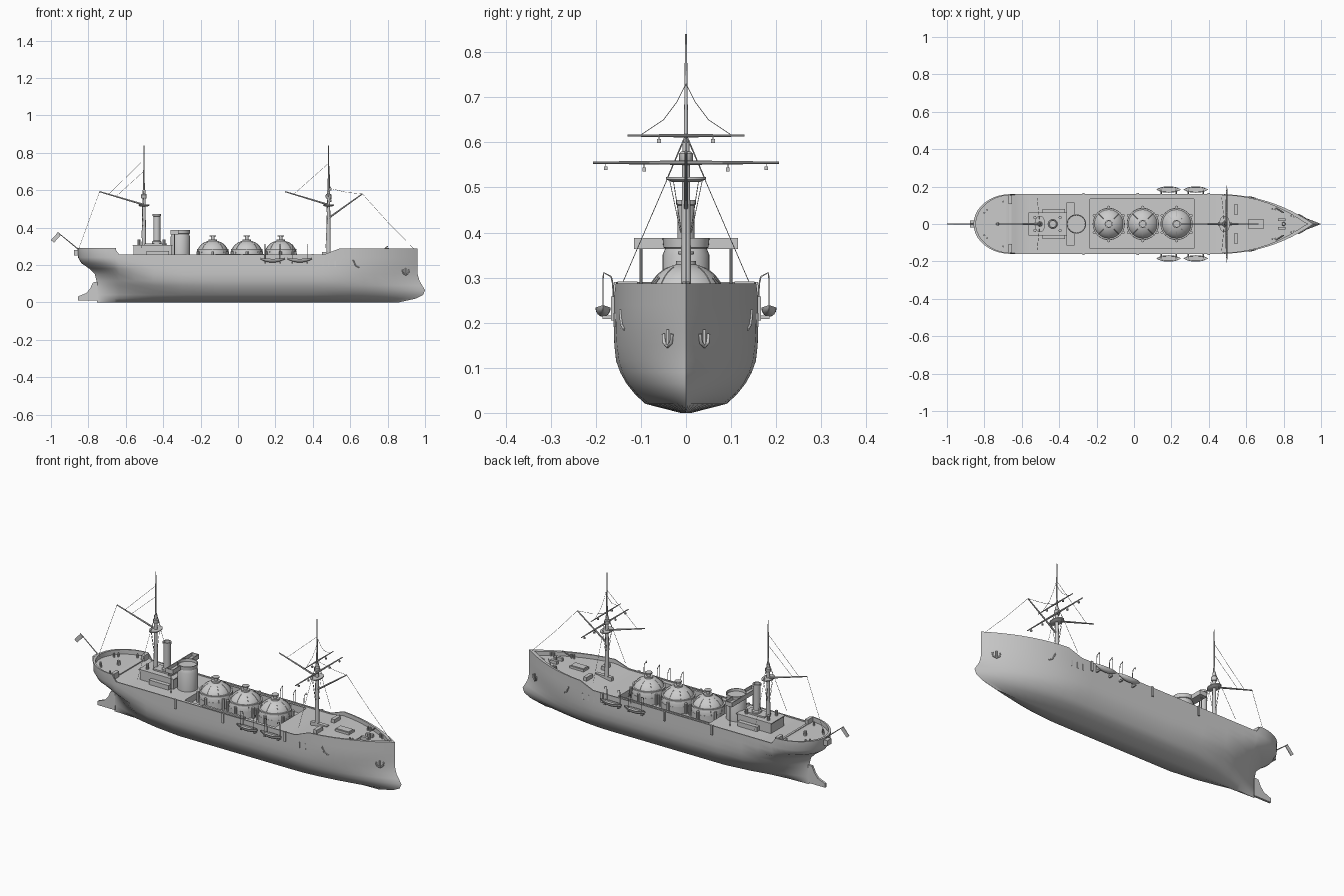
import bpy, bmesh, math
from mathutils import Vector, Matrix

def finish(name, bm, angle=35):
    bmesh.ops.remove_doubles(bm, verts=bm.verts, dist=1e-5)
    bmesh.ops.recalc_face_normals(bm, faces=bm.faces)
    me = bpy.data.meshes.new(name)
    bm.to_mesh(me)
    bm.free()
    ob = bpy.data.objects.new(name, me)
    bpy.context.collection.objects.link(ob)
    bpy.ops.object.select_all(action='DESELECT')
    bpy.context.view_layer.objects.active = ob
    ob.select_set(True)
    if angle:
        bpy.ops.object.shade_smooth_by_angle(angle=math.radians(angle))
    return ob

def boxes(name, specs):
    """each spec: x0, x1, y0, y1, z0, z1"""
    bm = bmesh.new()
    for x0, x1, y0, y1, z0, z1 in specs:
        m = Matrix.Translation(((x0+x1)/2, (y0+y1)/2, (z0+z1)/2)) @ Matrix.Diagonal((x1-x0, y1-y0, z1-z0, 1))
        bmesh.ops.create_cube(bm, size=1, matrix=m)
    return finish(name, bm, 0)

def both(specs):
    return specs + [(a, b, -d, -c, e, f) for a, b, c, d, e, f in specs]

def rods(name, specs, seg=10):
    """each spec: start, end, start radius, end radius"""
    bm = bmesh.new()
    for p, q, r1, r2 in specs:
        p, q = Vector(p), Vector(q)
        rot = (q-p).to_track_quat('Z', 'Y').to_matrix().to_4x4()
        bmesh.ops.create_cone(bm, cap_ends=True, segments=seg, radius1=r1, radius2=r2,
                              depth=(q-p).length, matrix=Matrix.Translation((p+q)/2) @ rot)
    return finish(name, bm)

def lathe(name, prof, centres, seg=32, sx=1, sy=1):
    bm = bmesh.new()
    for cx, cy in centres:
        rings = [[bm.verts.new((cx+sx*r*math.cos(2*math.pi*i/seg), cy+sy*r*math.sin(2*math.pi*i/seg), z))
                  for i in range(seg)] for r, z in prof]
        for a, b in zip(rings, rings[1:]):
            for i in range(seg):
                j = (i+1) % seg
                bm.faces.new((a[i], a[j], b[j], b[i]))
        bm.faces.new(rings[0])
        bm.faces.new(rings[-1])
    return finish(name, bm)

def plate(name, pts, y0, y1):
    """side-view outline (x, z) extruded across y"""
    bm = bmesh.new()
    f = bm.faces.new([bm.verts.new((x, y0, z)) for x, z in pts])
    r = bmesh.ops.extrude_face_region(bm, geom=[f])
    bmesh.ops.translate(bm, vec=(0, y1-y0, 0), verts=[v for v in r['geom'] if isinstance(v, bmesh.types.BMVert)])
    return finish(name, bm, 0)

def wires(name, lines, r=0.001):
    cu = bpy.data.curves.new(name, 'CURVE')
    cu.dimensions = '3D'
    cu.bevel_depth, cu.bevel_resolution, cu.use_fill_caps = r, 1, True
    for pts in lines:
        sp = cu.splines.new('POLY')
        sp.points.add(len(pts)-1)
        for p, c in zip(sp.points, pts):
            p.co = (*c, 1)
    ob = bpy.data.objects.new(name, cu)
    bpy.context.collection.objects.link(ob)

def mir(lines):
    return lines + [[(x, -y, z) for x, y, z in l] for l in lines]

def step(x, stern, mid, bow):
    if x < -0.659: return stern
    if x < 0.461 and x > -0.636: return mid
    return bow if x > 0.539 else (stern+mid)/2

# hull: level = z, stern x, bow x, half beam, stern run, bow exponent, stern exponent
LEVELS = [(0.0, -0.755, 0.86, 0.012, 0.35, 1.5, 1.3), (0.02, -0.755, 0.95, 0.09, 0.45, 1.5, 1.4),
          (0.04, -0.755, 0.99, 0.112, 0.45, 1.5, 1.5), (0.065, -0.755, 1.0, 0.132, 0.42, 1.6, 1.6),
          (0.09, -0.755, 0.985, 0.146, 0.38, 1.7, 1.8), (0.115, -0.757, 0.97, 0.155, 0.34, 1.8, 2),
          (0.15, -0.765, 0.961, 0.159, 0.3, 2, 2.2), (0.18, -0.795, 0.96, 0.16, 0.26, 2.1, 2.6),
          (0.21, -0.838, 0.96, 0.16, 0.23, 2.2, 0), (0.24, -0.855, 0.96, 0.16, 0.2, 2.2, 0),
          (None, -0.858, 0.96, 0.16, 0.2, 2.2, 0)]
mids = [-0.66, -0.635, -0.55, -0.45, -0.3, -0.1, 0.1, 0.3, 0.4, 0.46, 0.54]
stations = [('s', 1-math.cos(i/10*math.pi/2)) for i in range(10)] + [('m', x) for x in mids] + \
           [('b', math.sin(i/10*math.pi/2)) for i in range(1, 11)]
bm = bmesh.new()
rings = []
for kind, t in stations:
    side = []
    for z, xs, xb, w, run, eb, es in LEVELS:
        x = xs+(-0.66-xs)*t if kind == 's' else t if kind == 'm' else 0.54+(xb-0.54)*t
        db = min(1, max(0, (xb-x)/0.52))
        ds = min(1, max(0, (x-xs)/run))
        fs = 1-(1-ds)**es if es else math.sqrt(max(0, 1-(1-ds)**2))
        y = w*(1-(1-db)**eb)*fs
        side.append((x, y, step(x, 0.29, 0.256, 0.287) if z is None else z))
    x, y, z = side[-1]
    xi = x+0.012*(1-t) if kind == 's' else x-0.03*t if kind == 'b' else x
    yi = max(0, y-0.006) if y > 0.012 else y*0.5
    side += [(xi, yi, z), (xi, yi, step(x, 0.265, 0.25, 0.265))]
    rings.append([bm.verts.new(p) for p in side] + [bm.verts.new((a, -b, c)) for a, b, c in reversed(side)])
n = len(rings[0])
for a, b in zip(rings, rings[1:]):
    for i in range(n):
        bm.faces.new((a[i], a[(i+1) % n], b[(i+1) % n], b[i]))
hull = finish('hull', bm, 0)
cut = boxes('well_cutter', [(-0.235, 0.32, -0.13, 0.135, 0.215, 0.3)])
mod = hull.modifiers.new('well', 'BOOLEAN')
mod.object, mod.solver = cut, 'EXACT'
bpy.context.view_layer.objects.active = hull
bpy.ops.object.modifier_apply(modifier='well')
bpy.data.objects.remove(cut)
bpy.ops.object.select_all(action='DESELECT')
hull.select_set(True)
bpy.ops.object.shade_smooth_by_angle(angle=math.radians(35))

# rudder and stern box
plate('rudder', [(-0.855, 0.01), (-0.75, 0.01), (-0.75, 0.11), (-0.775, 0.107), (-0.79, 0.075), (-0.81, 0.05), (-0.855, 0.032)], -0.006, 0.006)
boxes('stern_box', [(-0.877, -0.845, -0.018, 0.018, 0.25, 0.28)])

# domes with flanges, lugs and caps
DX = [-0.135, 0.047, 0.228]
dome = [(0.086, 0.214), (0.086, 0.252)] + [(0.085*math.cos(a), 0.252+0.08*math.sin(a))
        for a in [math.radians(9*i) for i in range(10)]]
lathe('domes', dome, [(x, 0) for x in DX], 40)
lathe('dome_bands', [(0.08, 0.278), (0.085, 0.278), (0.085, 0.286), (0.078, 0.286)], [(x, 0) for x in DX], 40)
lathe('dome_caps', [(0.022, 0.328), (0.022, 0.337), (0.01, 0.337), (0.01, 0.351), (0.018, 0.352), (0.018, 0.358)], [(x, 0) for x in DX], 20)
rods('dome_lugs', [((x+0.09*math.cos(a), 0.09*math.sin(a), 0.214), (x+0.09*math.cos(a), 0.09*math.sin(a), 0.272), 0.008, 0.008)
     for x in DX for a in [math.radians(30+60*i) for i in range(6)]], 8)
wires('dome_ribs', [[(x+1.01*r*math.cos(a), 1.01*r*math.sin(a), z) for r, z in dome[2:-2]]
      for x in DX for a in [math.pi*i/4 for i in range(8)]], 0.0012)
boxes('well_side_lockers', [(-0.12, 0.14, -0.142, -0.13, 0.25, 0.258), (-0.235, 0.32, 0.133, 0.138, 0.25, 0.255)])

# deckhouse, funnel, conning tower and bridge
boxes('deckhouse', [(-0.56, -0.355, -0.058, 0.058, 0.245, 0.305), (-0.565, -0.35, -0.062, 0.062, 0.303, 0.308),
                    (-0.5, -0.38, -0.03, 0.03, 0.305, 0.316)] + both([(-0.49, -0.37, 0.055, 0.08, 0.245, 0.275)]))
lathe('funnel', [(0.025, 0.3), (0.025, 0.325), (0.019, 0.33), (0.019, 0.46), (0.022, 0.462), (0.022, 0.472), (0.016, 0.472), (0.016, 0.36)], [(-0.434, 0)], 24)
lathe('conning_tower', [(0.052, 0.245), (0.052, 0.35), (0.046, 0.365), (0.05, 0.367), (0.052, 0.388), (0.048, 0.388), (0.047, 0.374)], [(-0.308, 0)])
boxes('bridge', [(-0.362, -0.318, -0.115, 0.115, 0.364, 0.37), (-0.362, -0.358, -0.115, 0.115, 0.37, 0.388)] +
      both([(-0.322, -0.318, 0.047, 0.115, 0.37, 0.388), (-0.362, -0.318, 0.111, 0.115, 0.37, 0.388)]))
rods('bridge_supports', [((-0.34, s*0.1, 0.25), (-0.34, s*0.1, 0.366), 0.003, 0.003) for s in (-1, 1)])
rods('ventilators', [((x, y, 0.3), (x, y, 0.335), 0.008, 0.008) for x in (-0.53, -0.395) for y in (-0.035, 0.035)])

# masts, tops and spars
MX = [-0.503, 0.484]
rods('masts', [((x, 0, 0.24), (x, 0, 0.6), 0.012, 0.008) for x in MX] + [((x, 0, 0.55), (x, 0, 0.84), 0.0055, 0.002) for x in MX], 12)
lathe('mast_tops', [(0.03, 0.512), (0.044, 0.518), (0.044, 0.523), (0.01, 0.523)], [(x, 0) for x in MX], 16, 0.65, 1)
lathe('mast_collars', [(0.012, 0.555), (0.015, 0.56), (0.015, 0.575), (0.011, 0.58)], [(x, 0) for x in MX], 12)
spars = [((-0.503, 0, 0.522), (-0.74, 0, 0.592), 0.005, 0.003), ((0.484, 0, 0.522), (0.252, 0, 0.592), 0.005, 0.003),
         ((0.49, 0, 0.455), (0.665, 0, 0.58), 0.005, 0.003)]
for s in (-1, 1):
    spars += [((0.496, 0, 0.555), (0.496, s*0.206, 0.555), 0.005, 0.0025), ((0.492, 0, 0.615), (0.492, s*0.13, 0.615), 0.004, 0.002)]
rods('yards_and_gaffs', spars)
boxes('yard_blocks', both([(0.492, 0.5, y-0.004, y+0.004, z-0.008, z) for y, z in ((0.178, 0.547), (0.093, 0.544), (0.06, 0.607))]))
wires('yard_hangers', mir([[(0.496, y, z), (0.496, y, z-0.012)] for y, z in ((0.178, 0.555), (0.093, 0.555), (0.06, 0.615))]))

# rigging
lines = []
for x in MX:
    lines += [[(x, 0, 0.615), (x-0.015, 0.14, 0.29)], [(x, 0.036, 0.515), (x, 0.012, 0.4)],
              [(x-0.01, 0.028, 0.515), (x-0.005, 0.01, 0.4)], [(x, 0.0, 0.62), (x, 0.042, 0.52)]]
lines += [[(0.49, 0, 0.73), (0.49, 0.02, 0.69), (0.49, 0.05, 0.65), (0.49, 0.1, 0.617)]]
wires('shrouds', mir(lines), 0.0009)
wires('stays', [[(-0.74, 0, 0.592), (-0.85, 0, 0.29)], [(-0.69, 0, 0.58), (-0.505, 0, 0.76)], [(-0.65, 0, 0.568), (-0.505, 0, 0.7)],
                [(0.3, 0, 0.58), (0.48, 0, 0.74)], [(0.49, 0, 0.61), (0.58, 0, 0.588), (0.665, 0, 0.58)],
                [(0.665, 0, 0.58), (0.8, 0, 0.43), (0.94, 0, 0.287)]], 0.0009)

# flagstaff and flag
rods('flagstaff', [((-0.855, 0, 0.285), (-0.965, 0, 0.375), 0.003, 0.002)])
plate('flag', [(-0.963, 0.374), (-0.947, 0.36), (-0.984, 0.319), (-1.0, 0.333)], -0.0015, 0.0015)

# ship's boats: pointed half-ellipsoid shells with a recessed top
bm = bmesh.new()
for cx in (0.185, 0.33):
    for s in (-1, 1):
        rows = []
        for i in range(13):
            u = -1+2*i/12
            w = 0.017*(1-abs(u)**2.5)
            zt = 0.233+0.006*u*u
            sec = [(w*math.cos(a), zt-0.02*(1-0.6*u*u)*math.sin(a)) for a in [math.pi*k/8 for k in range(9)]]
            sec += [(-0.8*w, zt), (-0.7*w, zt-0.006), (0.7*w, zt-0.006), (0.8*w, zt)]
            rows.append([bm.verts.new((cx+0.066*u, s*0.184+y, z)) for y, z in sec])
        for a, b in zip(rows, rows[1:]):
            for k in range(13):
                bm.faces.new((a[k], a[(k+1) % 13], b[(k+1) % 13], b[k]))
finish('boats', bm, 40)
wires('davits', mir([[(x, 0.161, 0.21), (x, 0.162, 0.285), (x, 0.166, 0.302), (x, 0.182, 0.311), (x, 0.184, 0.3)]
                     for x in (0.145, 0.225, 0.29, 0.37)]), 0.002)
wires('boat_falls', mir([[(x, 0.184, 0.3), (x, 0.184, 0.232)] for x in (0.145, 0.225, 0.29, 0.37)]), 0.0008)
boxes('boat_rests', both([(x-0.004, x+0.004, 0.155, 0.185, 0.208, 0.216) for x in (0.145, 0.225, 0.29, 0.37)]))

# bulkheads, hatches and deck fittings
boxes('bulkheads', [(-0.668, -0.656, -0.105, 0.105, 0.245, 0.268)] + both([(-0.67, -0.652, 0.108, 0.152, 0.245, 0.291), (0.535, 0.555, 0.05, 0.105, 0.245, 0.285)]))
boxes('hatches', [(0.61, 0.695, -0.024, 0.024, 0.262, 0.277), (0.615, 0.69, -0.02, 0.02, 0.275, 0.28), (0.45, 0.55, -0.01, 0.01, 0.248, 0.27),
                  (0.77, 0.81, -0.03, -0.015, 0.26, 0.282), (0.77, 0.81, 0.015, 0.03, 0.26, 0.282)])
rods('bollards', [((x, s*y, 0.245), (x, s*y, 0.285), 0.005, 0.005) for s in (-1, 1)
     for x, y in ((-0.8, 0.06), (-0.785, 0.075), (-0.7, 0.12), (0.74, 0.08), (0.755, 0.078), (0.84, 0.045), (0.855, 0.04))], 8)
rods('capstan', [((0.8, 0, 0.26), (0.8, 0, 0.292), 0.011, 0.008), ((-0.73, 0, 0.26), (-0.73, 0, 0.288), 0.01, 0.008)])
wires('catheads', mir([[(0.76, 0.085, 0.268), (0.8, 0.06, 0.3)]]), 0.003)

# hull side fittings: ports, ladders, brackets
boxes('side_ports', both([(x-0.004, x+0.004, 0.14, y, 0.19, 0.222) for x, y in ((0.452, 0.1605), (0.485, 0.1605), (0.52, 0.159))] +
                         [(x-0.006, x+0.006, 0.155, 0.166, 0.205, 0.258) for x in (-0.27, 0.02, 0.4)]))
wires('boom_brackets', mir([[(0.615, 0.146, 0.228), (0.63, 0.143, 0.195)], [(0.63, 0.143, 0.195), (0.65, 0.137, 0.185)]]), 0.003)

# anchors on the bow
lines = []
for path in ([(0.897, 0.185), (0.897, 0.15)], [(0.88, 0.175), (0.883, 0.156), (0.897, 0.147), (0.911, 0.156), (0.914, 0.175)]):
    lines.append([(x, 0.16*(1-(1-(0.96-x)/0.52)**2.1)+0.003, z) for x, z in path])
wires('anchors', mir(lines), 0.004)
